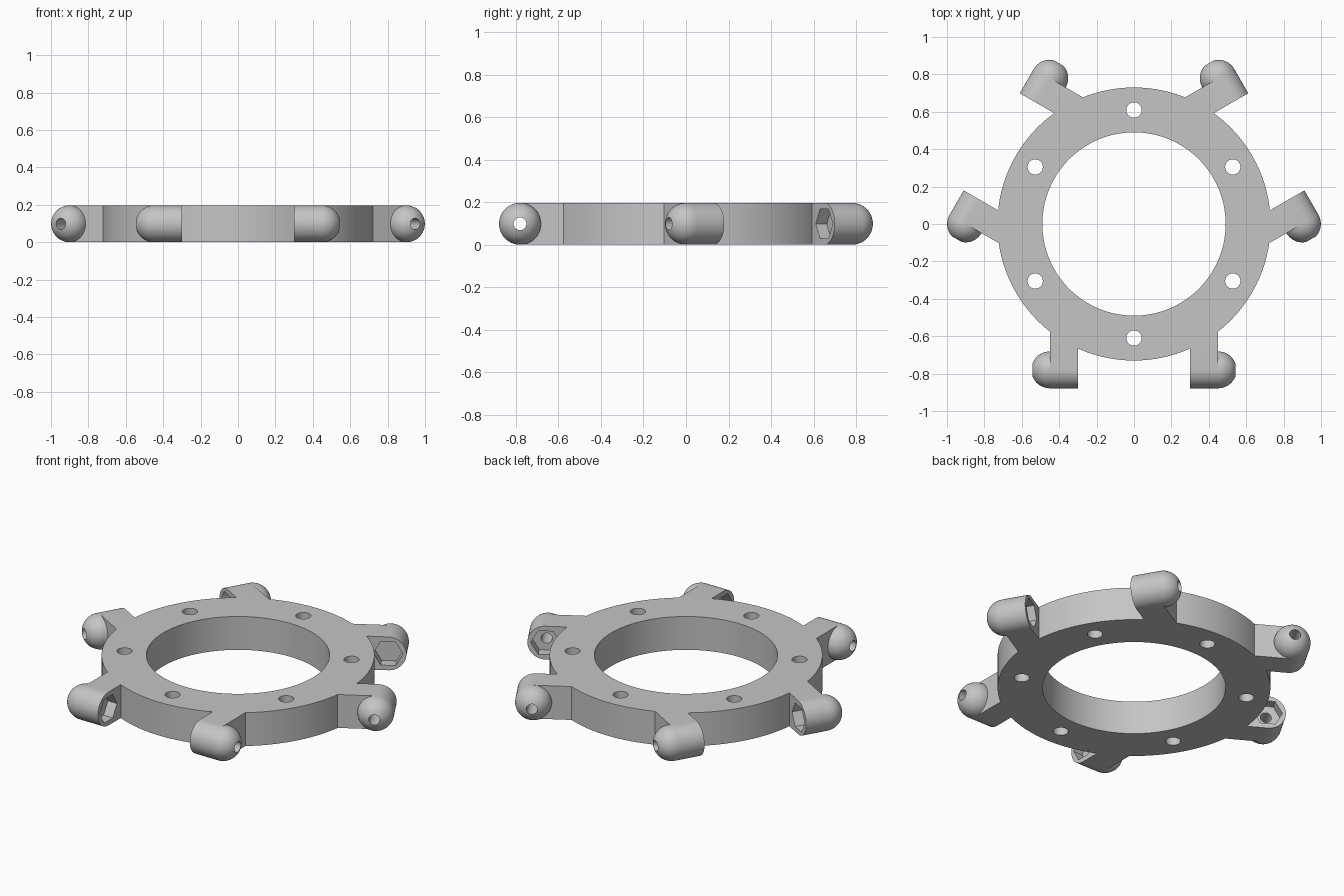
import bpy, bmesh
from math import sin, cos, pi, radians
from mathutils import Matrix, Vector

if "Cube" in bpy.data.objects:
    bpy.data.objects.remove(bpy.data.objects["Cube"])

R = 0.0985            # pod radius, half the ring height
H = 2 * R
POD_IN, POD_OUT, POD_Y = 0.30, 0.45, -0.78

grey = bpy.data.materials.new("plain grey")
grey.use_nodes = True
grey.diffuse_color = (0.56, 0.56, 0.56, 1)
grey.node_tree.nodes["Principled BSDF"].inputs["Base Color"].default_value = grey.diffuse_color


def make_object(name, bm):
    bmesh.ops.recalc_face_normals(bm, faces=bm.faces)
    mesh = bpy.data.meshes.new(name)
    bm.to_mesh(mesh)
    bm.free()
    mesh.materials.append(grey)
    obj = bpy.data.objects.new(name, mesh)
    bpy.context.collection.objects.link(obj)
    return obj


def add_cylinder(bm, radius, depth, matrix, sides):
    bmesh.ops.create_cone(bm, cap_ends=True, segments=sides, radius1=radius,
                          radius2=radius, depth=depth, matrix=matrix)


def along_x(x0, x1):
    """Places a cylinder on the pod axis, with a corner pointing up."""
    return Matrix.Translation(((x0 + x1) / 2, POD_Y, R)) @ Matrix.Rotation(pi / 2, 4, 'Y')


# The six mounts: three mirrored pairs around the ring
mounts = [Matrix.Rotation(radians(turn), 4, 'Z') @ Matrix.Diagonal((side, 1, 1, 1))
          for turn in (0, 120, 240) for side in (1, -1)]


def add_pod(bm, matrix, n=48, steps=12):
    """Arm with a rounded outer edge and a dome on one end."""
    def vert(x, y, z):
        return bm.verts.new(matrix @ Vector((x, y, z)))

    def circle(x, radius, count):
        return [vert(x, POD_Y - radius * sin(2 * pi * i / n), R + radius * cos(2 * pi * i / n))
                for i in range(count)]

    half = n // 2
    root = -0.52
    flat = circle(POD_IN, R, half + 1) + [vert(POD_IN, root, 0), vert(POD_IN, root, H)]
    ring = circle(POD_OUT, R, n)
    corners = [vert(POD_OUT, root, 0), vert(POD_OUT, root, H)]
    outline = ring[:half + 1] + corners
    bm.faces.new(flat)
    for i in range(len(flat)):
        j = (i + 1) % len(flat)
        bm.faces.new((flat[i], flat[j], outline[j], outline[i]))
    bm.faces.new(corners + [ring[0]] + ring[:half - 1:-1])
    for s in range(1, steps):
        a = s / steps * pi / 2
        inner = circle(POD_OUT + R * sin(a), R * cos(a), n)
        for i in range(n):
            j = (i + 1) % n
            bm.faces.new((ring[i], ring[j], inner[j], inner[i]))
        ring = inner
    tip = vert(POD_OUT + R, POD_Y, R)
    for i in range(n):
        bm.faces.new((ring[i], ring[(i + 1) % n], tip))


# Flat ring
bm = bmesh.new()
add_cylinder(bm, 0.73, H, Matrix.Translation((0, 0, R)), 160)
body = make_object("mounting_ring", bm)

# Arms with domed pods
bm = bmesh.new()
for m in mounts:
    add_pod(bm, m)
pods = make_object("pods", bm)

# Centre opening, bolt holes and pod bores
bm = bmesh.new()
add_cylinder(bm, 0.49, 1, Matrix.Identity(4), 160)
for k in range(6):
    a = radians(30 + 60 * k)
    add_cylinder(bm, 0.041, 1, Matrix.Translation((0.61 * cos(a), 0.61 * sin(a), 0)), 32)
for m in mounts:
    add_cylinder(bm, 0.03, 0.4, m @ along_x(0.25, 0.65), 32)
holes = make_object("round_hole_cutter", bm)

# Hexagonal nut pockets
bm = bmesh.new()
for m in mounts:
    add_cylinder(bm, 0.08, 0.11, m @ along_x(POD_IN - 0.05, POD_IN + 0.06), 6)
pockets = make_object("nut_pocket_cutter", bm)

# Combine into one solid
bpy.context.view_layer.objects.active = body
for tool, operation in ((pods, 'UNION'), (holes, 'DIFFERENCE'), (pockets, 'DIFFERENCE')):
    tool.hide_render = True
    mod = body.modifiers.new(tool.name, 'BOOLEAN')
    mod.object, mod.operation, mod.solver = tool, operation, 'EXACT'
    bpy.ops.object.modifier_apply(modifier=mod.name)
    bpy.data.objects.remove(tool)

bpy.ops.object.select_all(action='DESELECT')
body.select_set(True)
bpy.ops.object.shade_smooth_by_angle(angle=radians(30))
